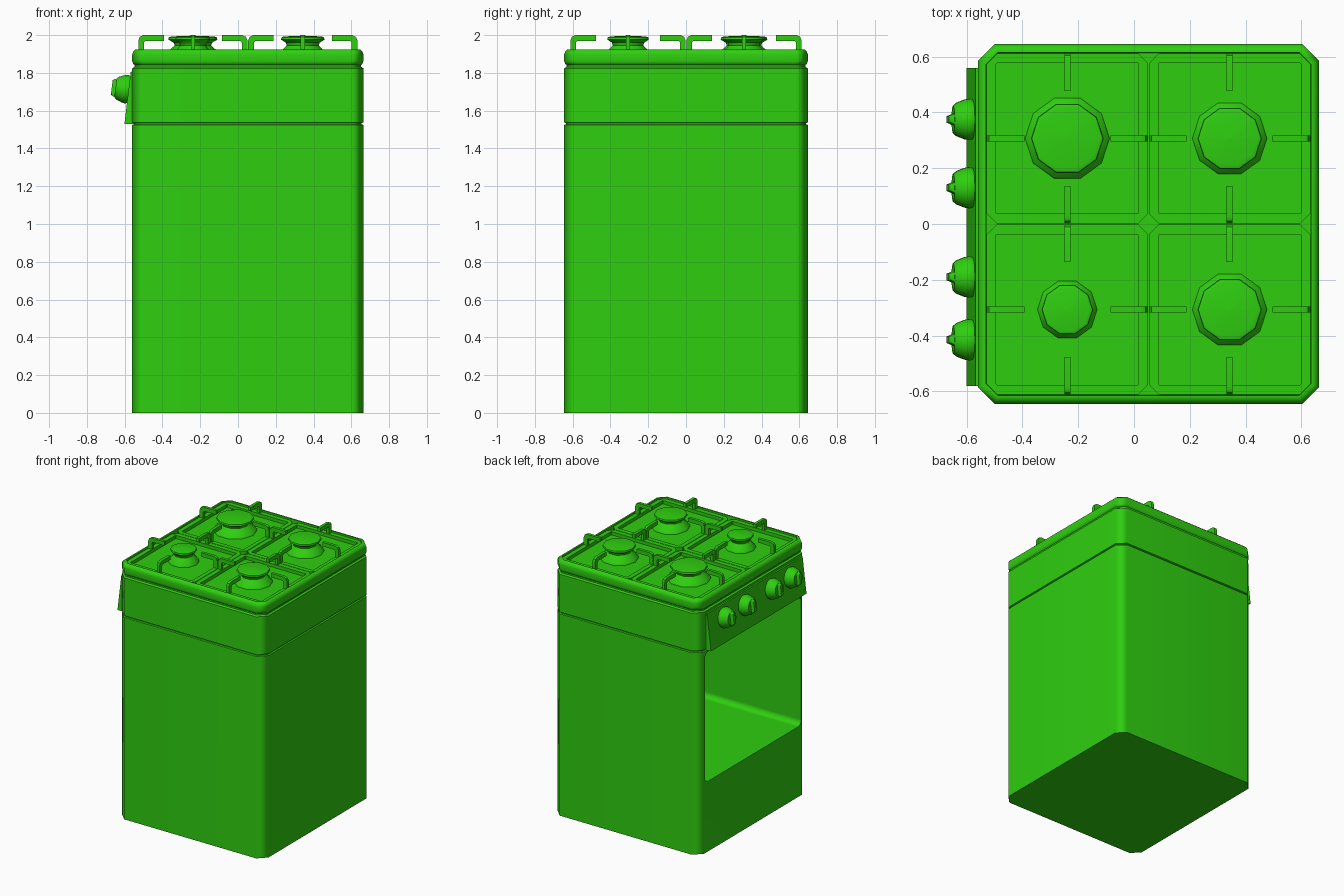
import bpy, bmesh, math
from mathutils import Matrix, Vector

if "Cube" in bpy.data.objects:
    bpy.data.objects.remove(bpy.data.objects["Cube"], do_unlink=True)

green = bpy.data.materials.new("bright green enamel")
green.use_nodes = True
colour = (0.028, 0.62, 0.005, 1)
green.diffuse_color = colour
green.node_tree.nodes["Principled BSDF"].inputs["Base Color"].default_value = colour


def finish(name, bm, matrix=Matrix()):
    """Turn a bmesh into a painted object."""
    bmesh.ops.transform(bm, matrix=matrix, verts=bm.verts)
    bmesh.ops.recalc_face_normals(bm, faces=bm.faces)
    mesh = bpy.data.meshes.new(name)
    bm.to_mesh(mesh)
    bm.free()
    ob = bpy.data.objects.new(name, mesh)
    bpy.context.collection.objects.link(ob)
    mesh.materials.append(green)
    return ob


def smooth(ob, angle=50):
    bpy.ops.object.select_all(action='DESELECT')
    ob.select_set(True)
    bpy.context.view_layer.objects.active = ob
    bpy.ops.object.shade_smooth_by_angle(angle=math.radians(angle))
    mod = ob.modifiers.new("weighted normals", 'WEIGHTED_NORMAL')
    mod.keep_sharp = True


def loft(name, rings, caps=True, closed=False, matrix=Matrix()):
    """Skin a stack of rings with equal point counts."""
    bm = bmesh.new()
    rows = [[bm.verts.new(p) for p in ring] for ring in rings]
    pairs = list(zip(rows, rows[1:]))
    if closed:
        pairs.append((rows[-1], rows[0]))
    for a, b in pairs:
        for i in range(len(a)):
            j = (i + 1) % len(a)
            bm.faces.new((a[i], a[j], b[j], b[i]))
    if caps:
        bm.faces.new(rows[0])
        bm.faces.new(rows[-1])
    return finish(name, bm, matrix)


def chamfered(cx, cy, hx, hy, c, z):
    """Rectangle with cut corners at height z."""
    corners = [(hx, hy - c), (hx - c, hy), (c - hx, hy), (-hx, hy - c),
               (-hx, c - hy), (c - hx, -hy), (hx - c, -hy), (hx, c - hy)]
    return [(cx + x, cy + y, z) for x, y in corners]


def lathe(name, profile, sides, matrix):
    rings = [[(r * math.cos(math.tau * i / sides), r * math.sin(math.tau * i / sides), z)
              for i in range(sides)] for r, z in profile]
    return loft(name, rings, matrix=matrix)


def extrude(name, outline, width, matrix=Matrix()):
    """Extrude an xz outline symmetrically along y."""
    return loft(name, [[(x, y, z) for x, z in outline] for y in (-width / 2, width / 2)],
                matrix=matrix)


MID, HX, HY, CUT = 0.052, 0.612, 0.645, 0.06


def shell_ring(inset, z):
    return chamfered(MID, 0, HX - inset, HY - inset, CUT - 0.586 * inset, z)


# Cabinet with a seam under the control band and another under the hob
body = loft("cabinet", [shell_ring(d, z) for d, z in (
    (0, 0), (0, 1.525), (0.01, 1.528), (0.01, 1.534), (0, 1.538),
    (0, 1.824), (0.012, 1.832), (0.012, 1.845))])

# Open oven compartment, with rounded lengthwise edges
half_w, low, high, r = 0.575, 0.53, 1.51, 0.04
section = []
for sy, cz, start in ((1, high - r, 0), (-1, high - r, 90), (-1, low + r, 180), (1, low + r, 270)):
    for k in range(5):
        a = math.radians(start + 22.5 * k)
        section.append((sy * (half_w - r) + r * math.cos(a), cz + r * math.sin(a)))
cutter = loft("oven_cutter", [[(x, y, z) for y, z in section] for x in (-0.7, 0.61)])
cutter.hide_render = True
cut = body.modifiers.new("oven opening", 'BOOLEAN')
cut.operation, cut.solver, cut.object = 'DIFFERENCE', 'EXACT', cutter
bpy.context.view_layer.objects.active = body
bpy.ops.object.modifier_apply(modifier=cut.name)
bpy.data.objects.remove(cutter, do_unlink=True)
smooth(body)

# Hob plate with rounded rim and sunken floor
hob = loft("hob_plate", [shell_ring(d, z) for d, z in (
    (0.02, 1.838), (0.006, 1.846), (0, 1.862), (0, 1.898), (0.006, 1.914),
    (0.018, 1.925), (0.03, 1.925), (0.032, 1.89))])
smooth(hob)

# Burners, pan supports and their frames
ARM = [(0, 1.895), (0, 1.972), (0.008, 1.991), (0.027, 2.0), (0.135, 2.0),
       (0.135, 1.97), (0.038, 1.97), (0.03, 1.962), (0.03, 1.895)]
BURNER = [(1.17, 1.888), (1.13, 1.903), (0.87, 1.93), (0.74, 1.945), (0.78, 1.96),
          (1, 1.976), (0.98, 1.988), (0.86, 1.993), (0.05, 1.997)]
for side, cx in (("front", -0.239), ("rear", 0.343)):
    for hand, cy in (("left", -0.307), ("right", 0.307)):
        tag = side + "_" + hand
        hx, hy = 0.289, 0.305
        frame = loft("support_frame_" + tag, [
            chamfered(cx, cy, hx, hy, 0.035, 1.888),
            chamfered(cx, cy, hx, hy, 0.035, 1.915),
            chamfered(cx, cy, hx - 0.033, hy - 0.035, 0.004, 1.915),
            chamfered(cx, cy, hx - 0.033, hy - 0.035, 0.004, 1.888)], caps=False, closed=True)
        for k, reach in enumerate((hx, hy, hx, hy)):
            turn = Matrix.Rotation(math.pi / 2 * k, 4, 'Z')
            place = Matrix.Translation((cx, cy, 0)) @ turn @ Matrix.Translation((-reach, 0, 0))
            smooth(extrude("support_arm_%s_%d" % (tag, k + 1), ARM, 0.022, place), 40)
        size = 0.115
        if side == "front":
            size = 0.13 if hand == "right" else 0.092
        burner = lathe("burner_" + tag, [(q * size, z) for q, z in BURNER], 10,
                       Matrix.Translation((cx, cy, 0)))
        smooth(burner, 40)

# Sloping control panel
panel = extrude("control_panel", [(-0.54, 1.53), (-0.6, 1.53), (-0.6, 1.54),
                                  (-0.568, 1.805), (-0.54, 1.815)], 1.14,
                Matrix.Translation((0, -0.01, 0)))

# Control knobs with upright grips
tilt = Matrix.Rotation(math.radians(-83), 4, 'Y')
for n, y in enumerate((0.375, 0.13, -0.19, -0.415)):
    place = Matrix.Translation((-0.577, y, 1.712)) @ tilt
    knob = lathe("knob_%d" % (n + 1), [(0.07, -0.005), (0.076, 0.012), (0.073, 0.03),
                                       (0.061, 0.06), (0.05, 0.072)], 14, place)
    smooth(knob, 40)
    grip = loft("knob_grip_%d" % (n + 1), [
        chamfered(0, 0, 0.05, 0.024, 0.008, 0.065),
        chamfered(0, 0, 0.045, 0.015, 0.006, 0.082),
        chamfered(0, 0, 0.038, 0.012, 0.006, 0.092)], matrix=place)
    smooth(grip, 40)
